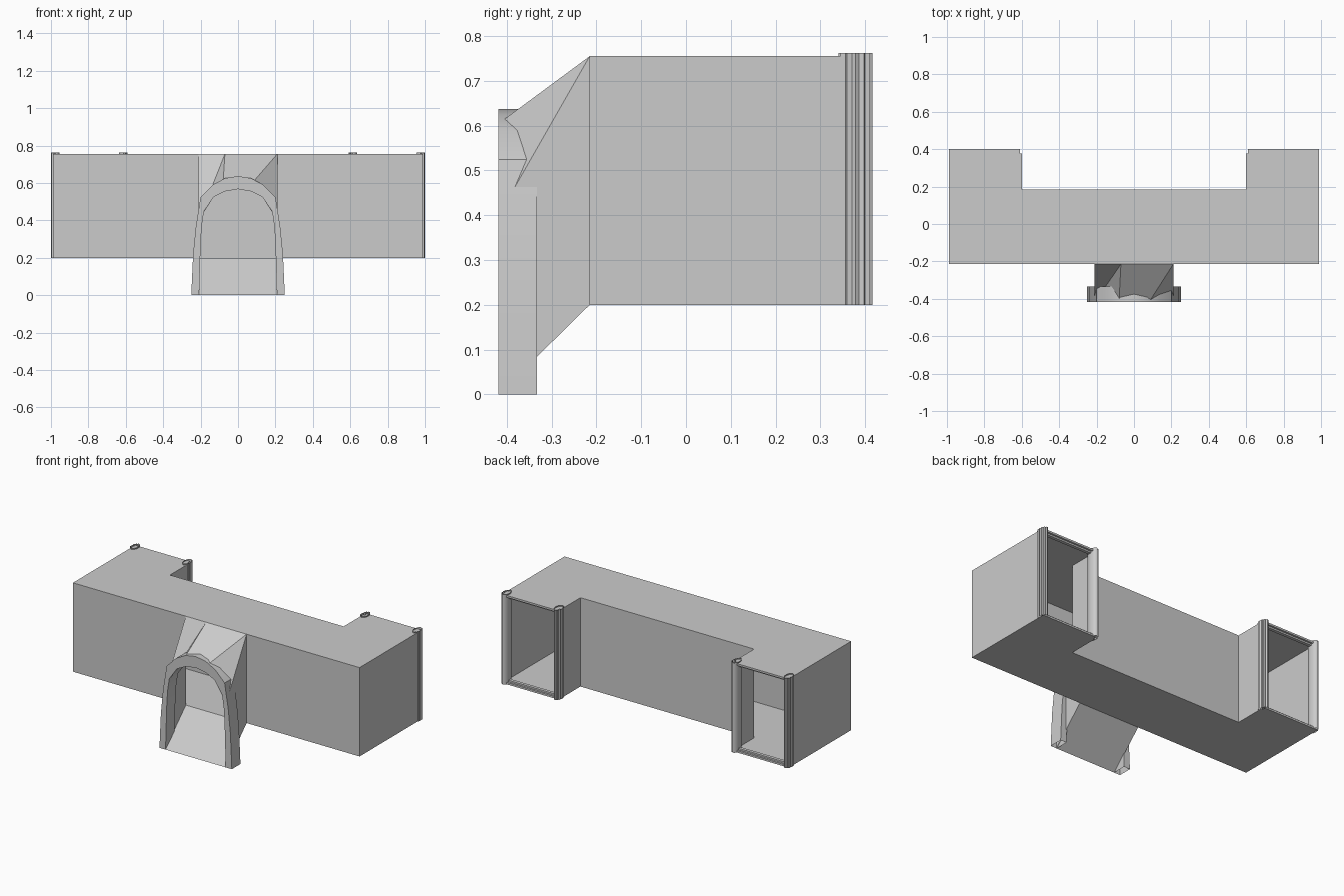
import bpy, bmesh, math

cube = bpy.data.objects.get("Cube")
if cube:
    bpy.data.objects.remove(cube, do_unlink=True)

stone = bpy.data.materials.new("plain_grey")
stone.use_nodes = True
grey = (0.6, 0.6, 0.6, 1)
stone.diffuse_color = grey
stone.node_tree.nodes["Principled BSDF"].inputs["Base Color"].default_value = grey

FLOOR, ROOF = 0.2, 0.755
FRONT, BACK, ENDS = -0.215, 0.185, 0.378
OUT, INN = 0.99, 0.6
DOOR, MOUTH = 0.21, -0.418


def build(name, faces, smooth=False):
    """Make an object from a list of faces, each a list of corner points."""
    bm = bmesh.new()
    for face in faces:
        bm.faces.new([bm.verts.new(p) for p in face])
    bmesh.ops.remove_doubles(bm, verts=bm.verts, dist=0.0002)
    bmesh.ops.recalc_face_normals(bm, faces=bm.faces)
    mesh = bpy.data.meshes.new(name)
    bm.to_mesh(mesh)
    bm.free()
    mesh.materials.append(stone)
    obj = bpy.data.objects.new(name, mesh)
    bpy.context.collection.objects.link(obj)
    if smooth:
        bpy.ops.object.select_all(action='DESELECT')
        obj.select_set(True)
        bpy.context.view_layer.objects.active = obj
        bpy.ops.object.shade_smooth_by_angle(angle=math.radians(30))
    return obj


def wall(a, b, low=FLOOR, high=ROOF):
    """Upright sheet between two plan points."""
    return [(*a, low), (*b, low), (*b, high), (*a, high)]


# U-shaped hollow corridor, open at both rear ends and at the front door
plan = [(-OUT, ENDS), (-OUT, FRONT), (-DOOR, FRONT), (DOOR, FRONT),
        (OUT, FRONT), (OUT, ENDS), (INN, ENDS), (INN, BACK),
        (-INN, BACK), (-INN, ENDS)]
openings = (2, 5, 9)
faces = [wall(plan[i], plan[(i + 1) % len(plan)])
         for i in range(len(plan)) if i not in openings]
for z in (FLOOR, ROOF):
    faces.append([(x, y, z) for x, y in plan])
build("corridor", faces)

# Faceted porch and ramp between the corridor and the arch
left, mid, right = [(x, FRONT, ROOF) for x in (-DOOR, -0.07, DOOR)]
spring_l, spring_r = [(x, MOUTH, 0.4) for x in (-DOOR, DOOR)]
crown_l, crown_r = [(x, MOUTH, 0.605) for x in (-0.08, 0.08)]
porch = [[left, mid, spring_l], [mid, crown_l, spring_l],
         [mid, right, crown_r, crown_l], [right, spring_r, crown_r]]
for x, top, spring in ((-DOOR, left, spring_l), (DOOR, right, spring_r)):
    porch.append([(x, MOUTH, 0), (x, FRONT, FLOOR), top, spring])
porch.append([(-DOOR, MOUTH, 0), (DOOR, MOUTH, 0),
              (DOOR, FRONT, FLOOR), (-DOOR, FRONT, FLOOR)])
build("porch", porch)

# Arched surround, open underneath
outer = [(0.25, 0), (0.24, 0.22), (0.225, 0.37), (0.2, 0.525),
         (0.135, 0.59), (0.07, 0.625), (0, 0.637)]
inner = [(0.208, 0), (0.2, 0.27), (0.194, 0.37), (0.182, 0.45),
         (0.13, 0.525), (0.07, 0.555), (0, 0.567)]


def whole(half):
    return half + [(-x, z) for x, z in reversed(half[:-1])]


outer, inner = whole(outer), whole(inner)
fore, aft = MOUTH, -0.333
arch = []
for i in range(len(outer) - 1):
    a, b, c, d = outer[i], outer[i + 1], inner[i + 1], inner[i]
    for y in (fore, aft):
        arch.append([(x, y, z) for x, z in (a, b, c, d)])
    for p, q in ((a, b), (d, c)):
        arch.append([(p[0], fore, p[1]), (q[0], fore, q[1]),
                     (q[0], aft, q[1]), (p[0], aft, p[1])])
build("arch", arch, smooth=True)


# Fluted open-topped posts: rounded towards the doorway, ribbed outside
def post(name, x, outward):
    steps = 24
    ring = []
    for i in range(steps):
        t = math.tau * i / steps
        ribbed = math.cos(t) > 0.2 and i % 2
        r = 0.8 if ribbed else 1
        ring.append((x + outward * 0.023 * r * math.cos(t),
                     ENDS + 0.038 * r * math.sin(t)))
    build(name, [wall(ring[i], ring[(i + 1) % steps], FLOOR, 0.762)
                 for i in range(steps)], smooth=True)


# Rails across the head and foot of each rear doorway
def rail(name, side, z0, z1, y0, y1):
    a, b = side * (INN + 0.01), side * OUT
    section = [(y0, z0), (y1, z0), (y1, z1), (y0, z1)]
    build(name, [[(a, *section[i]), (b, *section[i]),
                  (b, *section[(i + 1) % 4]), (a, *section[(i + 1) % 4])]
                 for i in range(4)])


for side, label in ((1, "left"), (-1, "right")):
    post(label + "_outer_post", side * 0.977, side)
    post(label + "_inner_post", side * 0.613, -side)
    rail(label + "_head_rail", side, ROOF - 0.012, ROOF, ENDS, 0.4)
    rail(label + "_head_bead", side, ROOF - 0.022, ROOF - 0.012, ENDS - 0.01, 0.388)
    rail(label + "_foot_rail", side, FLOOR, FLOOR + 0.012, ENDS, 0.4)
    rail(label + "_foot_bead", side, FLOOR + 0.012, FLOOR + 0.022, ENDS - 0.01, 0.388)
